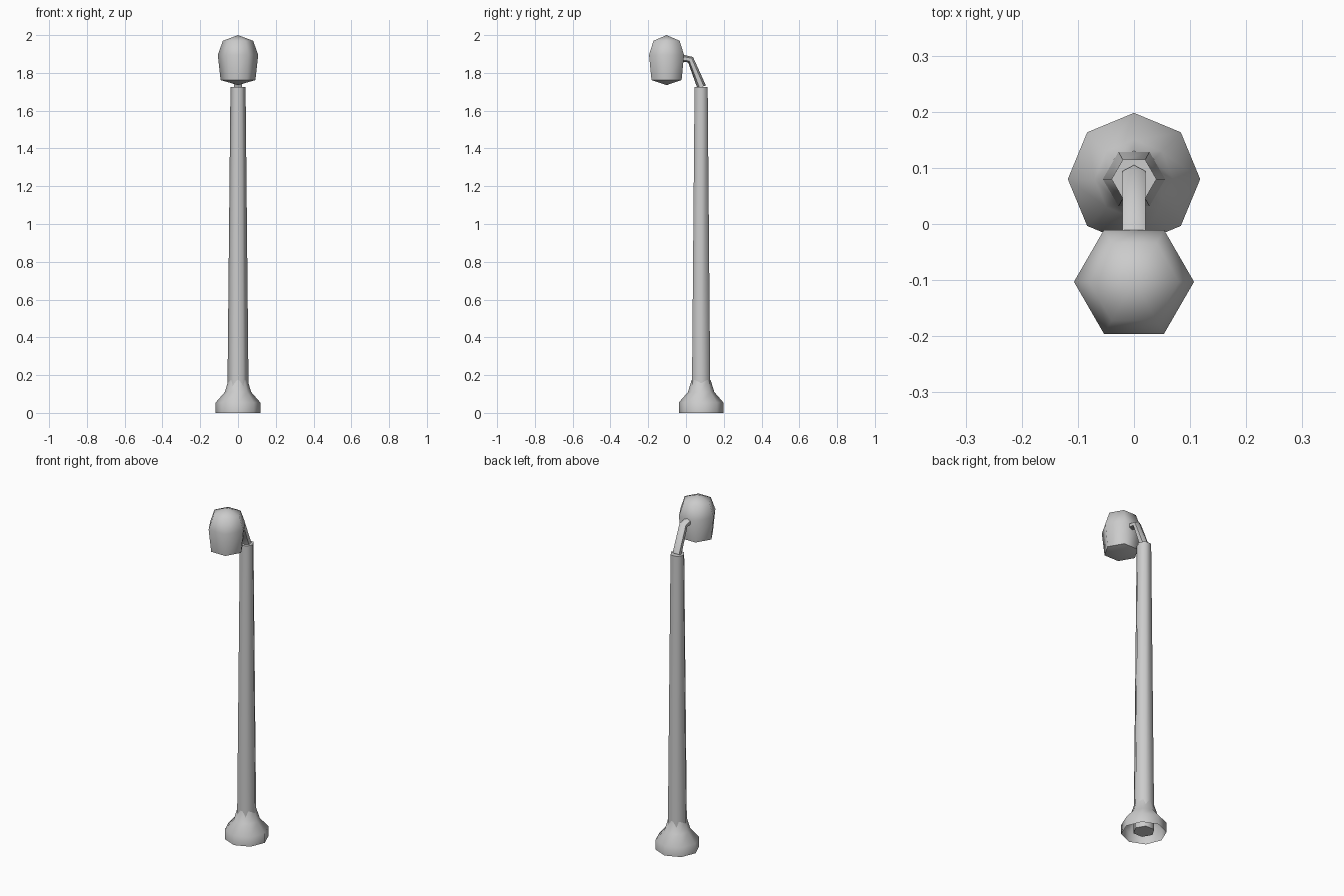
import bpy, bmesh, math
from mathutils import Vector

default = bpy.data.objects.get("Cube")
if default:
    bpy.data.objects.remove(default, do_unlink=True)

grey = bpy.data.materials.new("light grey")
grey.use_nodes = True
colour = (0.6, 0.6, 0.6, 1)
grey.diffuse_color = colour
grey.node_tree.nodes["Principled BSDF"].inputs["Base Color"].default_value = colour


def loft(name, rings, sides, start_cap=False, end_cap=False):
    """Skin rings given as (centre, axis u, axis v); zero axes make a point."""
    bm = bmesh.new()
    loops = []
    for centre, u, v in rings:
        c, u, v = Vector(centre), Vector(u), Vector(v)
        angles = [math.tau * i / sides for i in range(sides)]
        loops.append([bm.verts.new(c + u * math.cos(a) + v * math.sin(a)) for a in angles])
    for low, high in zip(loops, loops[1:]):
        for i in range(sides):
            j = (i + 1) % sides
            bm.faces.new((low[i], low[j], high[j], high[i]))
    if start_cap:
        bm.faces.new(loops[0][::-1])
    if end_cap:
        bm.faces.new(loops[-1])
    bmesh.ops.remove_doubles(bm, verts=bm.verts, dist=0.0001)
    mesh = bpy.data.meshes.new(name)
    bm.to_mesh(mesh)
    bm.free()
    mesh.materials.append(grey)
    obj = bpy.data.objects.new(name, mesh)
    bpy.context.collection.objects.link(obj)
    bpy.ops.object.select_all(action='DESELECT')
    obj.select_set(True)
    bpy.context.view_layer.objects.active = obj
    bpy.ops.object.shade_smooth_by_angle(angle=math.radians(62))
    return obj


def turned(name, y, profile, sides, **caps):
    """Upright part from (radius, height) pairs."""
    rings = [((0, y, z), (r, 0, 0), (0, r, 0)) for r, z in profile]
    return loft(name, rings, sides, **caps)


POLE_Y = 0.08
LAMP_Y = -0.103

# Flared foot, open underneath
turned("base", POLE_Y, [(0.118, 0), (0.118, 0.055), (0.07, 0.11), (0.05, 0.175)], 8)

# Tapered post
turned("pole", POLE_Y, [(0.057, 0.01), (0.04, 1.725)], 6, start_cap=True, end_cap=True)

# Bent bracket with a ridge along its top
side = (0.024, 0, 0)
loft("arm", [((0, 0.083, 1.725), (0, 0.022, 0.009), side),
             ((0, 0.024, 1.87), (0, 0.013, 0.014), side),
             ((0, -0.03, 1.879), (0, 0.003, 0.02), side)],
     6, start_cap=True, end_cap=True)

# Lamp head, pointed above and below
turned("lamp", LAMP_Y, [(0, 1.735), (0.092, 1.762), (0.107, 1.895), (0.08, 1.97), (0, 2)], 6)
